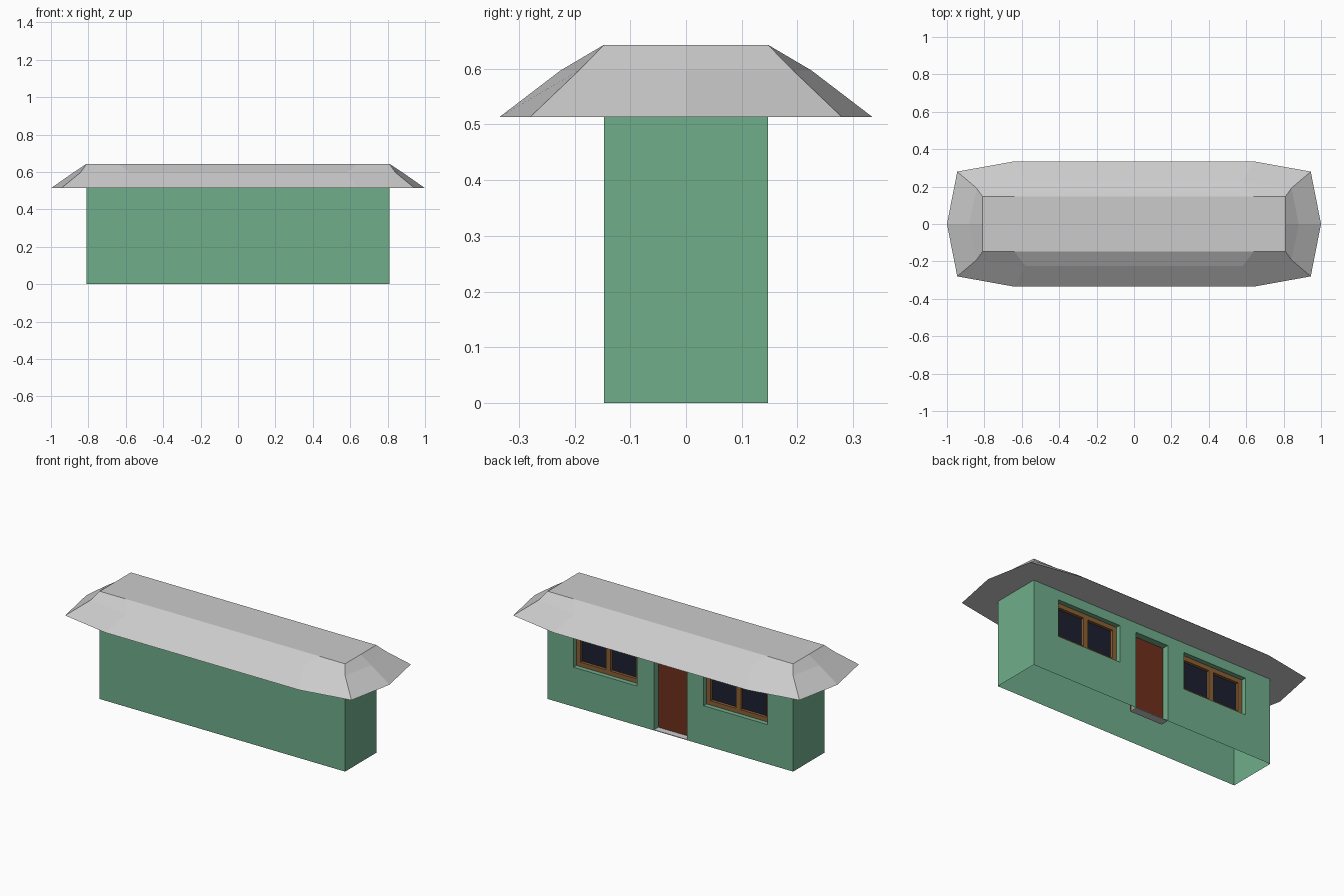
import bpy, bmesh

if "Cube" in bpy.data.objects:
    bpy.data.objects.remove(bpy.data.objects["Cube"])

WX, WY, EAVE, TOP = 0.81, 0.147, 0.513, 0.643
# Openings in the back wall: x0, x1, z0, z1, recess depth
WINDOWS = [(-0.64, -0.22, 0.235, 0.457), (0.22, 0.64, 0.235, 0.457)]
DOOR = (-0.108, 0.108, 0.0, 0.457)


def material(name, rgb):
    m = bpy.data.materials.new(name)
    m.diffuse_color = (*rgb, 1)
    m.use_nodes = True
    m.node_tree.nodes["Principled BSDF"].inputs["Base Color"].default_value = m.diffuse_color
    return m


GREEN = material("wall_green", (0.16, 0.42, 0.26))
WOOD = material("window_wood", (0.26, 0.115, 0.035))
GLASS = material("dark_glass", (0.012, 0.015, 0.03))
RED = material("door_red", (0.16, 0.03, 0.012))


def finish(name, bm, mat=None, outward=False):
    bmesh.ops.remove_doubles(bm, verts=bm.verts, dist=1e-5)
    if outward:
        bmesh.ops.recalc_face_normals(bm, faces=bm.faces)
    me = bpy.data.meshes.new(name)
    bm.to_mesh(me)
    bm.free()
    ob = bpy.data.objects.new(name, me)
    bpy.context.collection.objects.link(ob)
    if mat:
        me.materials.append(mat)
    return ob


def face(bm, *pts):
    return bm.faces.new([bm.verts.new(p) for p in pts])


def box(bm, x0, x1, y0, y1, z0, z1):
    r = bmesh.ops.create_cube(bm, size=1)
    for v in r["verts"]:
        v.co = ((x0, x1)[v.co.x > 0], (y0, y1)[v.co.y > 0], (z0, z1)[v.co.z > 0])


# Walls: open underneath, back wall is a grid with openings left out
bm = bmesh.new()
face(bm, (-WX, -WY, 0), (WX, -WY, 0), (WX, -WY, EAVE), (-WX, -WY, EAVE))
face(bm, (WX, -WY, 0), (WX, WY, 0), (WX, WY, EAVE), (WX, -WY, EAVE))
face(bm, (-WX, WY, 0), (-WX, -WY, 0), (-WX, -WY, EAVE), (-WX, WY, EAVE))
holes = WINDOWS + [DOOR]
xs = sorted({-WX, WX, *(v for h in holes for v in h[:2])})
zs = sorted({0.0, EAVE, *(v for h in holes for v in h[2:])})
for x0, x1 in zip(xs, xs[1:]):
    for z0, z1 in zip(zs, zs[1:]):
        cx, cz = (x0 + x1) / 2, (z0 + z1) / 2
        if not any(h[0] < cx < h[1] and h[2] < cz < h[3] for h in holes):
            face(bm, (x1, WY, z0), (x0, WY, z0), (x0, WY, z1), (x1, WY, z1))
# Reveals around each opening
for h, depth in zip(holes, (0.03, 0.03, 0.04)):
    x0, x1, z0, z1 = h
    ring = [(x0, z0), (x0, z1), (x1, z1), (x1, z0)]
    if z0 > 0:
        ring.append(ring[0])
    for a, b in zip(ring, ring[1:]):
        face(bm, (a[0], WY, a[1]), (a[0], WY - depth, a[1]),
             (b[0], WY - depth, b[1]), (b[0], WY, b[1]))
finish("walls", bm, GREEN)

# Roof: three rings, each bent at the corners and closed by a soffit
bm = bmesh.new()
# end x, corner x, corner y, side x, side y, height
levels = [(1.0, 0.945, 0.28, 0.64, 0.335, EAVE),
          (0.88, 0.842, 0.192, 0.58, 0.225, 0.597),
          (WX, WX, WY, 0.64, WY, TOP)]
rings = []
for ex, cx, cy, sx, sy, z in levels:
    pts = [(ex, 0), (cx, cy), (sx, sy), (-sx, sy), (-cx, cy),
           (-ex, 0), (-cx, -cy), (-sx, -sy), (sx, -sy), (cx, -cy)]
    rings.append([bm.verts.new((x, y, z)) for x, y in pts])
for lo, hi in zip(rings, rings[1:]):
    for i in range(10):
        j = (i + 1) % 10
        bm.faces.new((lo[i], lo[j], hi[j], hi[i]))
bm.faces.new(rings[-1])
bm.faces.new(rings[0][::-1])
finish("roof", bm, outward=True)

# Windows: wooden frame with a centre post, two dark panes
for side, (x0, x1, z0, z1) in zip(("right", "left"), WINDOWS):
    w, cx = 0.026, (x0 + x1) / 2
    yb, yf = WY - 0.055, WY - 0.028
    bm = bmesh.new()
    box(bm, x0, x0 + w, yb, yf, z0, z1)
    box(bm, x1 - w, x1, yb, yf, z0, z1)
    box(bm, cx - 0.015, cx + 0.015, yb, yf, z0 + w, z1 - w)
    box(bm, x0 + w, x1 - w, yb, yf, z0, z0 + w)
    box(bm, x0 + w, x1 - w, yb, yf, z1 - w, z1)
    finish("window_frame_" + side, bm, WOOD)
    bm = bmesh.new()
    for a, b in ((x0 + w, cx - 0.015), (cx + 0.015, x1 - w)):
        box(bm, a, b, yb, WY - 0.045, z0 + w, z1 - w)
    finish("window_panes_" + side, bm, GLASS)

# Door panel and grey threshold
bm = bmesh.new()
box(bm, DOOR[0], DOOR[1], WY - 0.05, WY - 0.04, 0.004, DOOR[3])
finish("door", bm, RED)
bm = bmesh.new()
box(bm, DOOR[0], DOOR[1], WY - 0.05, WY, 0.0, 0.004)
finish("door_threshold", bm)
